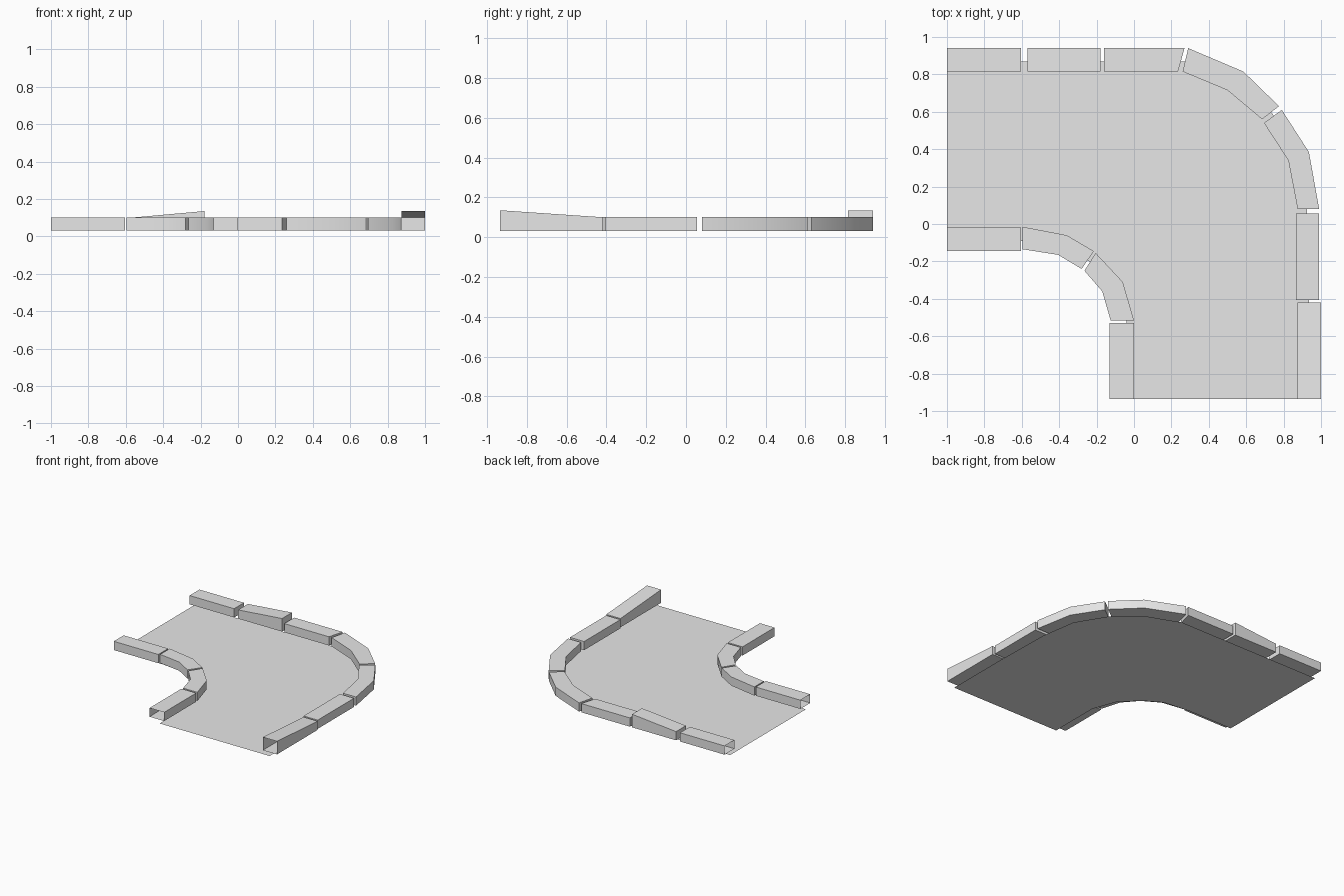
import bpy
import bmesh

BASE, TOP, RAISED = 0.03, 0.10, 0.135

cube = bpy.data.objects.get("Cube")
if cube:
    bpy.data.objects.remove(cube, do_unlink=True)

# One plain grey for the whole track
grey = bpy.data.materials.new("plain_grey")
grey.use_nodes = True
colour = (0.8, 0.8, 0.8, 1.0)
grey.diffuse_color = colour
grey.node_tree.nodes["Principled BSDF"].inputs["Base Color"].default_value = colour


def finish(name, bm):
    """Turn a bmesh into a shaded object."""
    mesh = bpy.data.meshes.new(name)
    bm.to_mesh(mesh)
    bm.free()
    mesh.materials.append(grey)
    obj = bpy.data.objects.new(name, mesh)
    bpy.context.collection.objects.link(obj)
    bpy.ops.object.select_all(action='DESELECT')
    obj.select_set(True)
    bpy.context.view_layer.objects.active = obj
    bpy.ops.object.shade_smooth_by_angle(angle=0.61)
    return obj


def barrier(name, left, right, end_top=TOP, open_start=False, open_end=False):
    """Sweep a box section along two matching edge lines."""
    bm = bmesh.new()
    rings = []
    for i, (a, b) in enumerate(zip(left, right)):
        top = TOP + (end_top - TOP) * i / (len(left) - 1)
        section = [(*a, BASE), (*b, BASE), (*b, top), (*a, top)]
        rings.append([bm.verts.new(p) for p in section])
    for r, s in zip(rings, rings[1:]):
        for k in range(4):
            n = (k + 1) % 4
            bm.faces.new((r[k], r[n], s[n], s[k]))
    if not open_start:
        bm.faces.new(rings[0][::-1])
    if not open_end:
        bm.faces.new(rings[-1])
    bmesh.ops.recalc_face_normals(bm, faces=bm.faces)
    return finish(name, bm)


def along_x(name, x0, x1, y0, y1, **options):
    return barrier(name, [(x0, y1), (x1, y1)], [(x0, y0), (x1, y0)], **options)


def along_y(name, y0, y1, x0, x1, **options):
    return barrier(name, [(x1, y0), (x1, y1)], [(x0, y0), (x0, y1)], **options)


# Flat road sheet, bounded by the middle of the barriers
road_outer = [(-1, .87), (.27, .87), (.54, .765), (.74, .59), (.88, .36),
              (.925, .07), (.935, -.41), (.935, -.935)]
road_inner = [(-.04, -.935), (-.04, -.52), (-.11, -.335), (-.24, -.2),
              (-.38, -.115), (-.6, -.09), (-1, -.09)]
bm = bmesh.new()
road = bm.faces.new([bm.verts.new((x, y, 0)) for x, y in road_outer + road_inner])
road.normal_update()
if road.normal.z < 0:
    road.normal_flip()
bmesh.ops.triangulate(bm, faces=bm.faces)
finish("road", bm)

# Outer barriers: back straight, bend, then side straight
along_x("outer_back_end", -1, -.605, .815, .94, open_start=True)
along_x("outer_back_ramp", -.57, -.18, .815, .94, end_top=RAISED)
barrier("outer_back_straight", [(-.16, .94), (.27, .94)],
        [(-.16, .815), (.235, .815)])
barrier("outer_bend_back", [(.29, .94), (.585, .815), (.775, .63)],
        [(.26, .815), (.5, .715), (.685, .56)])
barrier("outer_bend_side", [(.79, .61), (.935, .385), (.99, .08)],
        [(.695, .54), (.825, .34), (.875, .08)])
along_y("outer_side_straight", .055, -.405, .865, .99)
along_y("outer_front_ramp", -.42, -.935, .875, 1, end_top=RAISED, open_end=True)

# Inner barriers around the tight side of the bend
along_x("inner_side_end", -1, -.605, -.145, -.02, open_start=True)
barrier("inner_bend_side", [(-.595, -.015), (-.36, -.06), (-.215, -.145)],
        [(-.595, -.135), (-.405, -.165), (-.28, -.24)])
barrier("inner_bend_front", [(-.205, -.155), (-.06, -.31), (0, -.515)],
        [(-.265, -.25), (-.17, -.36), (-.125, -.515)])
along_y("inner_front_end", -.53, -.935, -.13, 0, open_end=True)
